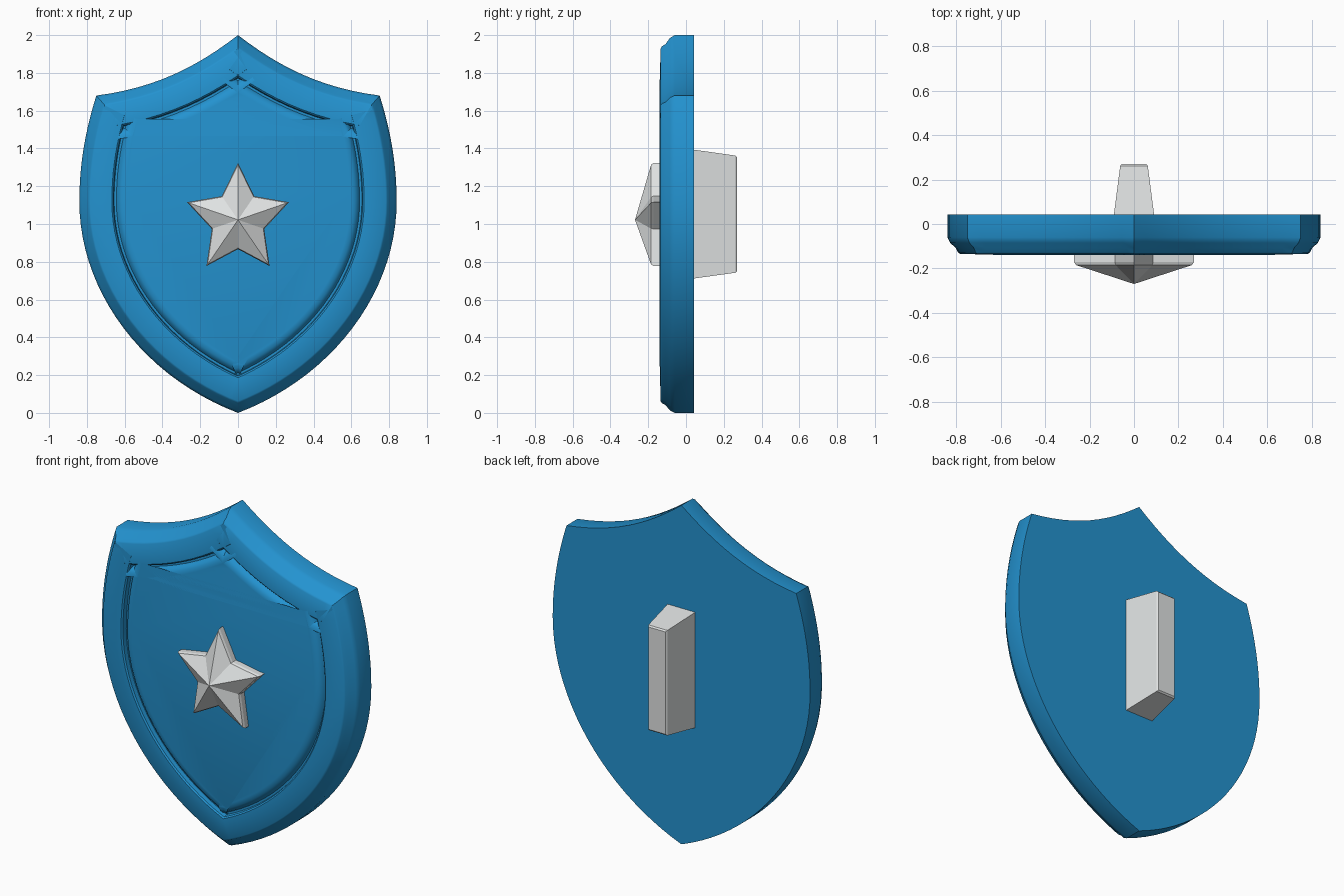
import bpy, bmesh, math
from mathutils import Vector

if "Cube" in bpy.data.objects:
    bpy.data.objects.remove(bpy.data.objects["Cube"])


def material(name, rgb):
    m = bpy.data.materials.new(name)
    m.diffuse_color = (*rgb, 1)
    m.use_nodes = True
    m.node_tree.nodes["Principled BSDF"].inputs["Base Color"].default_value = m.diffuse_color
    return m


BLUE = material("shield blue", (0.017, 0.29, 0.63))
SILVER = material("silver", (0.74, 0.76, 0.76))


def loft(name, rings, mat, tip=None, smooth=None):
    """Skin closed rings of equal length; cap the start, and cap or point the end."""
    bm = bmesh.new()
    vs = [[bm.verts.new(p) for p in r] for r in rings]
    n = len(vs[0])
    for a, b in zip(vs, vs[1:]):
        for i in range(n):
            j = (i + 1) % n
            bm.faces.new((a[i], a[j], b[j], b[i]))
    bm.faces.new(vs[0][::-1])
    if tip:
        t = bm.verts.new(tip)
        for i in range(n):
            bm.faces.new((vs[-1][i], vs[-1][(i + 1) % n], t))
    else:
        bm.faces.new(vs[-1])
    bmesh.ops.recalc_face_normals(bm, faces=bm.faces)
    me = bpy.data.meshes.new(name)
    bm.to_mesh(me)
    bm.free()
    ob = bpy.data.objects.new(name, me)
    bpy.context.collection.objects.link(ob)
    me.materials.append(mat)
    if smooth:
        bpy.context.view_layer.objects.active = ob
        ob.select_set(True)
        bpy.ops.object.shade_smooth_by_angle(angle=math.radians(smooth))
        ob.select_set(False)
    return ob


def bezier(a, b, c, d, n):
    a, b, c, d = map(Vector, (a, b, c, d))
    return [a * (1 - t) ** 3 + b * 3 * t * (1 - t) ** 2 + c * 3 * t * t * (1 - t) + d * t ** 3
            for t in (i / n for i in range(n))]


# Shield outline: scooped top edge, bulging side, point at the bottom; then mirrored
half = (bezier((0, 2), (0.22, 1.83), (0.44, 1.72), (0.75, 1.68), 12)
        + bezier((0.75, 1.68), (0.81, 1.49), (0.84, 1.31), (0.84, 1.12), 10)
        + bezier((0.84, 1.12), (0.84, 0.64), (0.50, 0.19), (0, 0), 22))
outline = half + [Vector((0, 0))] + [Vector((-p.x, p.y)) for p in half[:0:-1]]


def inset(d, y):
    """Outline moved inward by d with mitred corners, placed at depth y."""
    ring, n = [], len(outline)
    for i, p in enumerate(outline):
        e1 = (p - outline[i - 1]).normalized()
        e2 = (outline[(i + 1) % n] - p).normalized()
        n1, n2 = Vector((-e1.y, e1.x)), Vector((-e2.y, e2.x))
        q = p - (n1 + n2) * d / (1 + n1.dot(n2))
        ring.append((q.x, y, q.y))
    return ring


# Shield body: coved rim, groove, and raised centre panel
profile = [(0.0, 0.043), (0.0, -0.06), (0.012, -0.085), (0.038, -0.108), (0.048, -0.128),
           (0.058, -0.135), (0.172, -0.137), (0.180, -0.130), (0.184, -0.105),
           (0.196, -0.105), (0.204, -0.122), (0.222, -0.136), (0.245, -0.140)]
loft("shield_body", [inset(d, y) for d, y in profile], BLUE, smooth=35)


# Faceted star emblem
def star(y, s=1.0):
    pts = []
    for i in range(10):
        r = (0.302 if i % 2 == 0 else 0.155) * s
        a = math.pi / 2 - i * math.pi / 5
        pts.append((0.94 * r * math.cos(a), y, 1.022 + r * math.sin(a)))
    return pts


loft("star_emblem", [star(-0.12), star(-0.172), star(-0.185, 0.965)], SILVER,
     tip=(0, -0.27, 1.022))


# Tapered grip block on the back
def block(y, w, z0, z1):
    return [(-w, y, z0), (w, y, z0), (w, y, z1), (-w, y, z1)]


loft("back_grip", [block(0.03, 0.092, 0.71, 1.395), block(0.262, 0.062, 0.742, 1.362),
                   block(0.27, 0.055, 0.75, 1.354)], SILVER)
